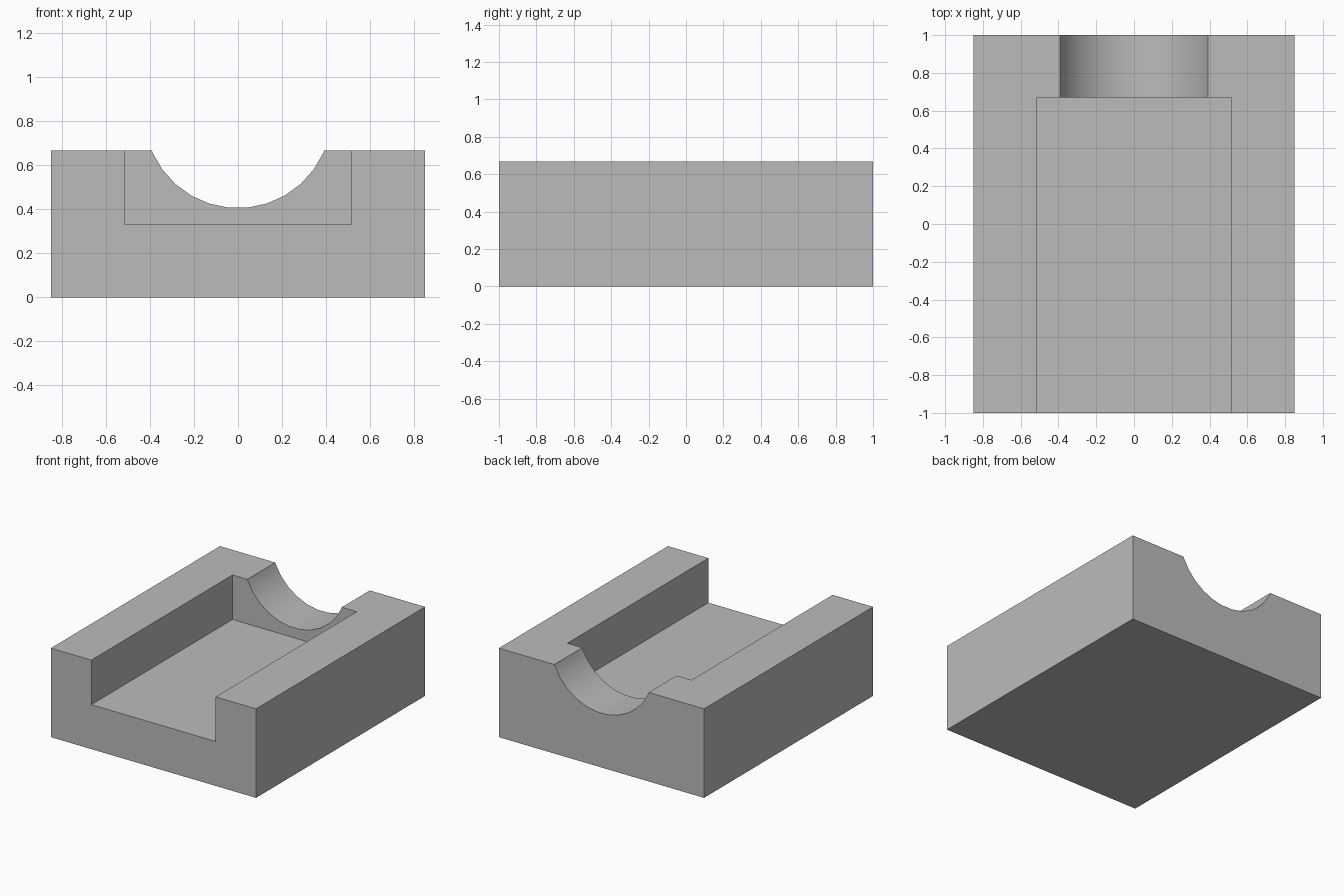
import bpy
import math

old = bpy.data.objects.get("Cube")
if old:
    bpy.data.objects.remove(old, do_unlink=True)

HEIGHT = 0.667
WALL_Y = 0.67    # inner face of the back wall

grey = bpy.data.materials.new("plain grey")
grey.use_nodes = True
colour = (0.5, 0.5, 0.5, 1)
grey.diffuse_color = colour
grey.node_tree.nodes["Principled BSDF"].inputs["Base Color"].default_value = colour


def box(name, low, high):
    """Add a box between two opposite corners."""
    bpy.ops.mesh.primitive_cube_add(size=1, location=[(a + b) / 2 for a, b in zip(low, high)])
    obj = bpy.context.object
    obj.name = name
    obj.scale = [b - a for a, b in zip(low, high)]
    bpy.ops.object.transform_apply(location=True, rotation=False, scale=True)
    return obj


def cut(target, cutter):
    """Subtract the cutter from the target and remove it."""
    cutter.hide_render = True
    mod = target.modifiers.new("cut", "BOOLEAN")
    mod.operation = "DIFFERENCE"
    mod.solver = "EXACT"
    mod.object = cutter
    bpy.context.view_layer.objects.active = target
    bpy.ops.object.modifier_apply(modifier=mod.name)
    bpy.data.objects.remove(cutter, do_unlink=True)


# Solid block
block = box("cradle_block", (-0.85, -1, 0), (0.85, 1, HEIGHT))
block.data.materials.append(grey)

# Rectangular channel, open at the front and top
cut(block, box("channel_cutter", (-0.515, -1.2, 0.333), (0.515, WALL_Y, 1)))

# Round saddle through the back wall, with a flat facet at its lowest point
segments, radius, saddle_bottom = 30, 0.425, 0.408
half_step = math.pi / segments
bpy.ops.mesh.primitive_cylinder_add(
    vertices=segments, radius=radius, depth=1, rotation=(math.pi / 2, 0, 0),
    location=(0, WALL_Y + 0.2, saddle_bottom + radius * math.cos(half_step)))
saddle = bpy.context.object
# Put an edge, not a corner, at the bottom
lowest = min((saddle.matrix_world @ v.co).z for v in saddle.data.vertices)
if lowest < saddle_bottom - 0.001:
    saddle.rotation_euler.rotate_axis("Z", half_step)
cut(block, saddle)

# Smooth the saddle and keep the block edges sharp
bpy.ops.object.select_all(action="DESELECT")
block.select_set(True)
bpy.context.view_layer.objects.active = block
bpy.ops.object.shade_smooth_by_angle(angle=math.radians(20))
